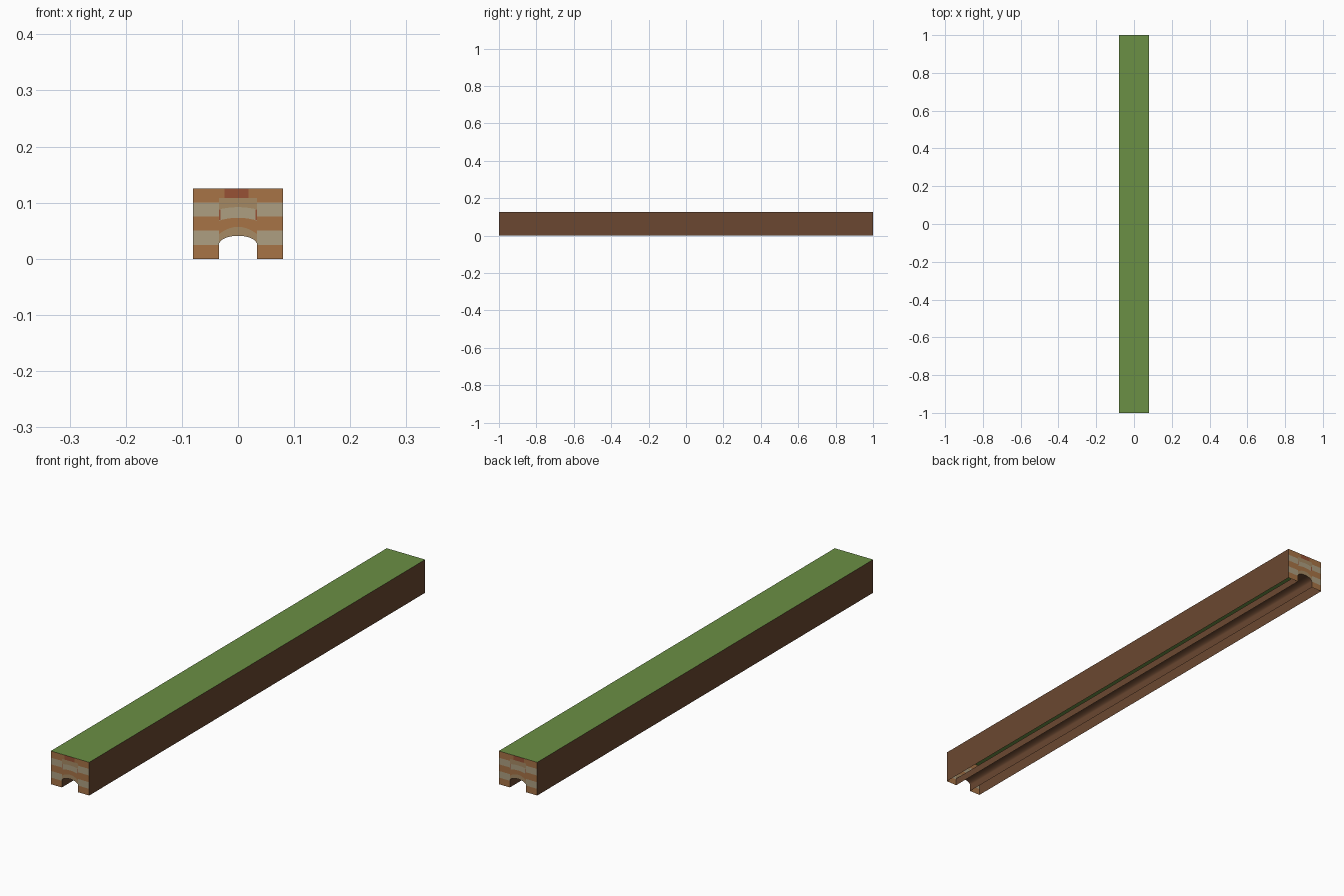
import bpy, math

if "Cube" in bpy.data.objects:
    bpy.data.objects.remove(bpy.data.objects["Cube"])

W, H, L = 0.08, 0.125, 1.0          # half width, height, half length
R, SPRING, RISE = 0.034, 0.025, 0.016  # tunnel opening


def srgb(r, g, b):
    return tuple((c / 255) ** 2.2 for c in (r, g, b)) + (1,)


def material(name, *rgb):
    m = bpy.data.materials.new(name)
    m.diffuse_color = srgb(*rgb)
    m.use_nodes = True
    m.node_tree.nodes["Principled BSDF"].inputs["Base Color"].default_value = m.diffuse_color
    return m


GRASS = material("grass", 106, 142, 70)
EARTH = material("earth", 106, 73, 52)
ORANGE = material("orange_brick", 166, 115, 72)
STONE = material("pale_stone", 172, 157, 128)
TAN = material("tan_stone", 165, 137, 100)
RED = material("red_brick", 150, 82, 56)
MATS = [ORANGE, STONE, TAN, RED]


def mesh_object(name, verts, faces, mats, indices=None):
    me = bpy.data.meshes.new(name)
    me.from_pydata(verts, [], faces)
    for m in mats:
        me.materials.append(m)
    if indices:
        me.polygons.foreach_set("material_index", indices)
    me.update()
    ob = bpy.data.objects.new(name, me)
    bpy.context.collection.objects.link(ob)
    return ob


def extrude_profile(name, pts, mat):
    """Open sheet: an x-z profile swept along the whole length."""
    verts = [(x, y, z) for x, z in pts for y in (-L, L)]
    faces = [(2 * i, 2 * i + 1, 2 * i + 3, 2 * i + 2) for i in range(len(pts) - 1)]
    return mesh_object(name, verts, faces, [mat])


# Grass top and earth side walls (the underside is open)
extrude_profile("grass_top", [(W, H), (-W, H)][::-1], GRASS).data.flip_normals()
extrude_profile("right_wall", [(W, 0), (W, H)], EARTH)
extrude_profile("left_wall", [(-W, 0), (-W, H)], EARTH)
for n in ("grass_top", "right_wall", "left_wall"):
    me = bpy.data.objects[n].data
    nrm = me.polygons[0].normal
    want = {"grass_top": (0, 0, 1), "right_wall": (1, 0, 0), "left_wall": (-1, 0, 0)}[n]
    if sum(a * b for a, b in zip(nrm, want)) < 0:
        me.flip_normals()

# Tunnel lining
arc = [(R * math.cos(a), SPRING + RISE * math.sin(a))
       for a in (math.pi * i / 16 for i in range(17))]
lining = extrude_profile("tunnel_lining", [(R, 0)] + arc + [(-R, 0)], EARTH)
if lining.data.polygons[0].normal.x > 0:
    lining.data.flip_normals()
bpy.context.view_layer.objects.active = lining
lining.select_set(True)
bpy.ops.object.shade_smooth_by_angle(angle=math.radians(40))


def arch(x):
    return SPRING + RISE * math.sqrt(max(0, 1 - (x / R) ** 2))


def bow(edge, mid):
    return lambda x: edge + (mid - edge) * (1 - (x / R) ** 2)


def flat(z):
    return lambda x: z


# Brick courses of an end wall: x positions, lower edge, upper edge, material
ARC_X = [x for x, z in reversed(arc)]
courses = []
for i in range(5):
    for xs in ([-W, -R], [R, W]):
        courses.append((xs, flat(i * 0.025), flat((i + 1) * 0.025), i % 2))
edges = [(arch, 2), (bow(0.044, 0.057), 0), (bow(0.068, 0.073), 1),
         (bow(0.088, 0.092), 2), (flat(0.108), 0)]
for (low, m), top in zip(edges, [e[0] for e in edges[1:]] + [None]):
    if top:
        courses.append((ARC_X, low, top, m))
# Top course with red keystone
for xs, m in (([-R, -0.024], 0), ([-0.024, 0.019], 3), ([0.019, R], 0)):
    courses.append((xs, flat(0.108), flat(H), m))


def end_wall(name, side):
    verts, faces, idx = [], [], []
    for xs, low, top, m in courses:
        base = len(verts)
        for x in xs:
            verts += [(x, side * L, low(x)), (x, side * L, top(x))]
        for i in range(len(xs) - 1):
            a = base + 2 * i
            f = (a, a + 2, a + 3, a + 1)
            faces.append(f if side < 0 else f[::-1])
            idx.append(m)
    return mesh_object(name, verts, faces, MATS, idx)


end_wall("front_brick_wall", -1)
end_wall("back_brick_wall", 1)

# Thin red joints beside the upper stone course
for y, label in ((-L - 0.0004, "front"), (L + 0.0004, "back")):
    for s in (-1, 1):
        x0, x1 = sorted((s * 0.031, s * 0.034))
        vs = [(x0, y, 0.069), (x1, y, 0.069), (x1, y, 0.088), (x0, y, 0.088)]
        face = (0, 1, 2, 3) if y < 0 else (3, 2, 1, 0)
        mesh_object(f"{label}_red_joint_{'left' if s < 0 else 'right'}", vs, [face], [RED])
